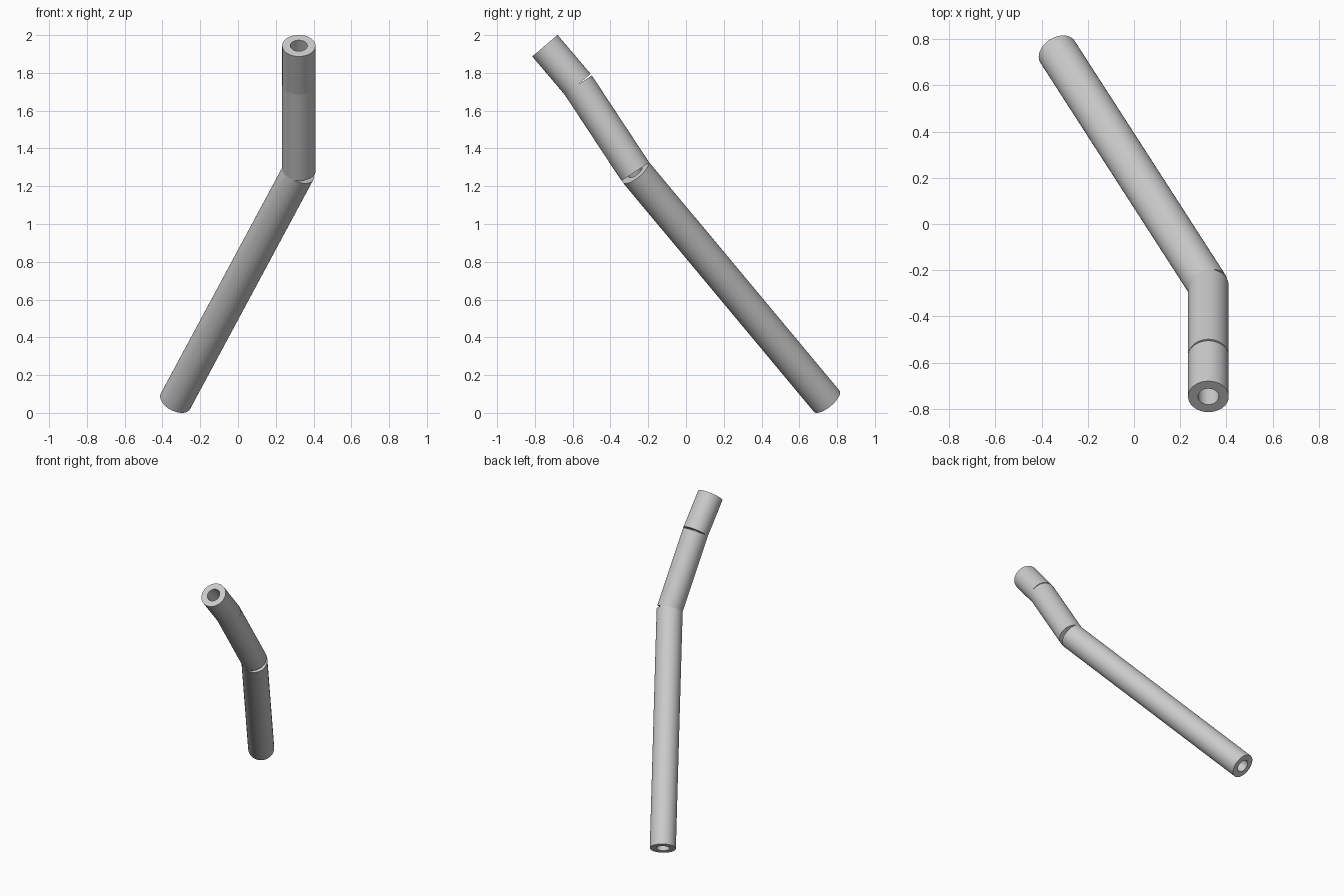
import bpy
import bmesh
from math import radians, tau
from mathutils import Vector

if "Cube" in bpy.data.objects:
    bpy.data.objects.remove(bpy.data.objects["Cube"], do_unlink=True)

OUTER, INNER, SIDES = 0.088, 0.045, 64

grey = bpy.data.materials.new("light_grey")
grey.use_nodes = True
colour = (0.6, 0.6, 0.6, 1)
grey.diffuse_color = colour
grey.node_tree.nodes["Principled BSDF"].inputs["Base Color"].default_value = colour


def tube(name, start, end):
    """Straight hollow tube with square-cut ends, spun from its wall section."""
    start, end = Vector(start), Vector(end)
    axis = end - start
    section = [(OUTER, 0), (OUTER, axis.length), (INNER, axis.length), (INNER, 0)]
    bm = bmesh.new()
    verts = [bm.verts.new((r, 0, z)) for r, z in section]
    edges = [bm.edges.new((verts[i], verts[(i + 1) % 4])) for i in range(4)]
    bmesh.ops.spin(bm, geom=verts + edges, cent=(0, 0, 0), axis=(0, 0, 1),
                   angle=tau, steps=SIDES, use_merge=True)
    bmesh.ops.remove_doubles(bm, verts=bm.verts, dist=0.0001)
    bmesh.ops.recalc_face_normals(bm, faces=bm.faces)
    mesh = bpy.data.meshes.new(name)
    bm.to_mesh(mesh)
    bm.free()
    mesh.materials.append(grey)
    obj = bpy.data.objects.new(name, mesh)
    bpy.context.collection.objects.link(obj)
    obj.location = start
    obj.rotation_euler = axis.to_track_quat("Z", "Y").to_euler()
    bpy.ops.object.select_all(action="DESELECT")
    obj.select_set(True)
    bpy.context.view_layer.objects.active = obj
    bpy.ops.object.shade_smooth_by_angle(angle=radians(30))


# Three tubes meeting on their centre lines, leaving open wedges at the bends
path = [(0.322, -0.747, 1.944), (0.322, -0.572, 1.738),
        (0.322, -0.268, 1.277), (-0.331, 0.745, 0.062)]
for name, start, end in zip(("upper_tube", "middle_tube", "lower_tube"), path, path[1:]):
    tube(name, start, end)
